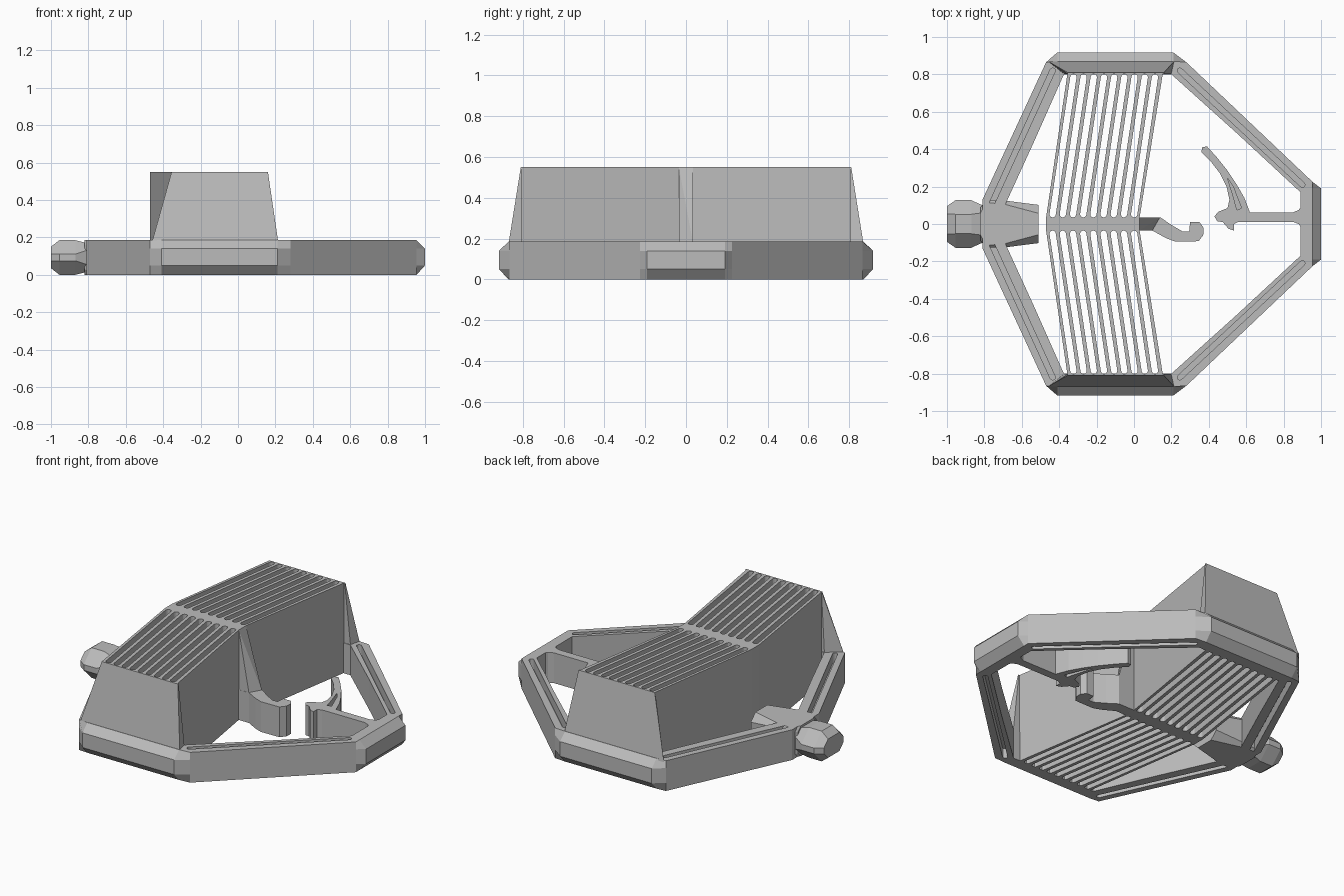
import bpy, bmesh, math
from mathutils import Vector

cube = bpy.data.objects.get("Cube")
if cube:
    bpy.data.objects.remove(cube, do_unlink=True)

H = 0.185    # height of the frame
TOP = 0.55   # height of the fin block
GREY = (0.5, 0.5, 0.5, 1)
grey = bpy.data.materials.new("plain_grey")
grey.use_nodes = True
grey.diffuse_color = GREY
grey.node_tree.nodes["Principled BSDF"].inputs["Base Color"].default_value = GREY


def finish(bm, name):
    bmesh.ops.recalc_face_normals(bm, faces=bm.faces[:])
    mesh = bpy.data.meshes.new(name)
    bm.to_mesh(mesh)
    bm.free()
    mesh.materials.append(grey)
    ob = bpy.data.objects.new(name, mesh)
    bpy.context.collection.objects.link(ob)
    return ob


def loft(bm, rings, closed=False):
    """Bridge equal rings of points; cap the ends or close the loop."""
    vs = [[bm.verts.new(p) for p in r] for r in rings]
    pairs = list(zip(vs, vs[1:])) + ([(vs[-1], vs[0])] if closed else [])
    for a, b in pairs:
        for i in range(len(a)):
            j = (i + 1) % len(a)
            bm.faces.new((a[i], a[j], b[j], b[i]))
    if not closed:
        bm.faces.new(vs[0][::-1])
        bm.faces.new(vs[-1])


def ring(pts, z):
    return [(x, y, z) for x, y in pts]


def prism(name, pts, z0, z1):
    bm = bmesh.new()
    loft(bm, [ring(pts, z0), ring(pts, z1)])
    return finish(bm, name)


def hull(name, pts):
    bm = bmesh.new()
    for p in pts:
        bm.verts.new(p)
    bmesh.ops.convex_hull(bm, input=bm.verts[:])
    bmesh.ops.dissolve_limit(bm, angle_limit=0.01, verts=bm.verts[:], edges=bm.edges[:])
    return finish(bm, name)


def mirror_y(pts):
    """Complete an outline that is symmetric about the x axis."""
    return pts + [(x, -y) for x, y in reversed(pts)]


def capsule(p, q, r, n=6):
    """Outline of a slot with round ends at p and q."""
    p, q = Vector(p), Vector(q)
    a = math.atan2(q.y - p.y, q.x - p.x)
    pts = []
    for c, start in ((q, a - math.pi / 2), (p, a + math.pi / 2)):
        for i in range(n + 1):
            t = start + math.pi * i / n
            pts.append((c.x + r * math.cos(t), c.y + r * math.sin(t)))
    return pts


def cut(ob, slots):
    """Subtract a list of (outline, z0, z1) slots."""
    bm = bmesh.new()
    for pts, z0, z1 in slots:
        loft(bm, [ring(pts, z0), ring(pts, z1)])
    cutter = finish(bm, "slot_cutter")
    cutter.hide_render = True
    mod = ob.modifiers.new("slots", 'BOOLEAN')
    mod.object, mod.operation, mod.solver = cutter, 'DIFFERENCE', 'EXACT'
    bpy.context.view_layer.objects.active = ob
    bpy.ops.object.modifier_apply(modifier=mod.name)
    bpy.data.objects.remove(cutter, do_unlink=True)


# Six-sided frame, chamfered along its front, back and left ends
def outer(y_end, x_end):
    return mirror_y([(-0.81, 0.13), (-0.47, 0.865), (-0.41, y_end), (0.21, y_end),
                     (0.28, 0.865), (0.955, 0.225), (x_end, 0.19)])


inner = mirror_y([(-0.69, 0.1), (-0.53, 0.45), (-0.375, 0.8), (0, 0.8),
                  (0.2, 0.8), (0.55, 0.485), (0.89, 0.17)])
tight, wide = outer(0.87, 0.955), outer(0.917, 1.0)
bm = bmesh.new()
loft(bm, [ring(tight, 0), ring(wide, 0.05), ring(wide, 0.14), ring(tight, H),
          ring(inner, H), ring(inner, 0)], closed=True)
frame = finish(bm, "frame")
grooves = []
for s in (1, -1):
    for p, q in (((-0.76, 0.11), (-0.435, 0.82)), ((0.245, 0.82), (0.9, 0.21))):
        line = capsule((p[0], p[1] * s), (q[0], q[1] * s), 0.014)
        grooves += [(line, H - 0.06, H + 0.05), (line, -0.05, 0.06)]
cut(frame, grooves)

# Chevron fin block with through slots
block = prism("fin_block", mirror_y([(0.03, 0.035), (0.155, 0.81),
                                     (-0.355, 0.81), (-0.47, 0.035)]), 0, TOP)
slots = []
for i in range(9):
    x = -0.437 + 0.0545 * i
    for s in (1, -1):
        slots.append((capsule((x + 0.002, 0.052 * s), (x + 0.113, 0.785 * s), 0.0168),
                      -0.1, TOP + 0.1))
cut(block, slots)

# Sloping end walls that tie the block to the frame
for s, name in ((-1, "front_end_wall"), (1, "back_end_wall")):
    hull(name, [(x, y * s, z) for x, y, z in (
        (-0.46, 0.87, H - 0.01), (0.215, 0.87, H - 0.01), (0.2, 0.803, H - 0.01),
        (-0.375, 0.803, H - 0.01), (-0.355, 0.803, TOP), (0.16, 0.803, TOP),
        (-0.355, 0.81, TOP), (0.16, 0.81, TOP))])

# Hook on the block and its sloping gusset
prism("block_hook", [(0.02, 0.036), (0.14, 0.036), (0.2, -0.005), (0.26, -0.04), (0.295, -0.04),
                     (0.3, 0.01), (0.35, 0.01), (0.372, -0.02), (0.37, -0.06), (0.345, -0.092),
                     (0.22, -0.094), (0.17, -0.075), (0.1, -0.036), (0.02, -0.036)], 0, H)
hull("hook_gusset", [(x, y, z) for x, y, z in (
    (0.02, 0.035, H - 0.01), (0.14, 0.035, H - 0.01), (0.1, -0.035, H - 0.01),
    (0.02, -0.035, H - 0.01), (0.02, 0.035, TOP), (0.03, 0.035, TOP),
    (0.03, -0.035, TOP), (0.02, -0.035, TOP))])

# Curved catch on the frame with a grooved blade
catch = prism("frame_catch", [(0.9, 0.1), (0.88, 0.075), (0.85, 0.062), (0.62, 0.062), (0.59, 0.14),
                              (0.55, 0.21), (0.5, 0.285), (0.44, 0.36), (0.39, 0.415),
                              (0.365, 0.41), (0.36, 0.385), (0.41, 0.335), (0.46, 0.27),
                              (0.495, 0.2), (0.51, 0.13), (0.5, 0.085), (0.45, 0.065),
                              (0.43, 0.04), (0.445, 0.015), (0.475, 0.01), (0.505, -0.025),
                              (0.535, -0.035), (0.535, 0.0), (0.56, 0.012), (0.85, 0.012),
                              (0.88, 0.0), (0.9, -0.03)], 0, H)
blade_groove = [(0.5, 0.245), (0.53, 0.2), (0.575, 0.085), (0.55, 0.075), (0.53, 0.15)]
cut(catch, [(blade_groove, H - 0.06, H + 0.05), (blade_groove, -0.05, 0.06)])


# Eight-sided section across x, used for the socket and the knob
def section(x, w, z0, z1, c):
    half = [(w - c, z0), (w, z0 + c), (w, z1 - c), (w - c, z1)]
    return [(x, y, z) for y, z in half] + [(x, -y, z) for y, z in reversed(half)]


bm = bmesh.new()
loft(bm, [section(-0.82, 0.09, 0.0, H, 0.03), section(-0.79, 0.125, 0, H, 0.01),
          section(-0.69, 0.125, 0, H, 0.02), section(-0.51, 0.102, 0, H, 0.045)])
finish(bm, "socket")

bm = bmesh.new()
loft(bm, [section(-1.0, 0.095, 0.035, H - 0.035, 0.04), section(-0.955, 0.127, 0, H, 0.075),
          section(-0.87, 0.127, 0, H, 0.075), section(-0.81, 0.1, 0.015, H - 0.015, 0.04)])
finish(bm, "knob")
